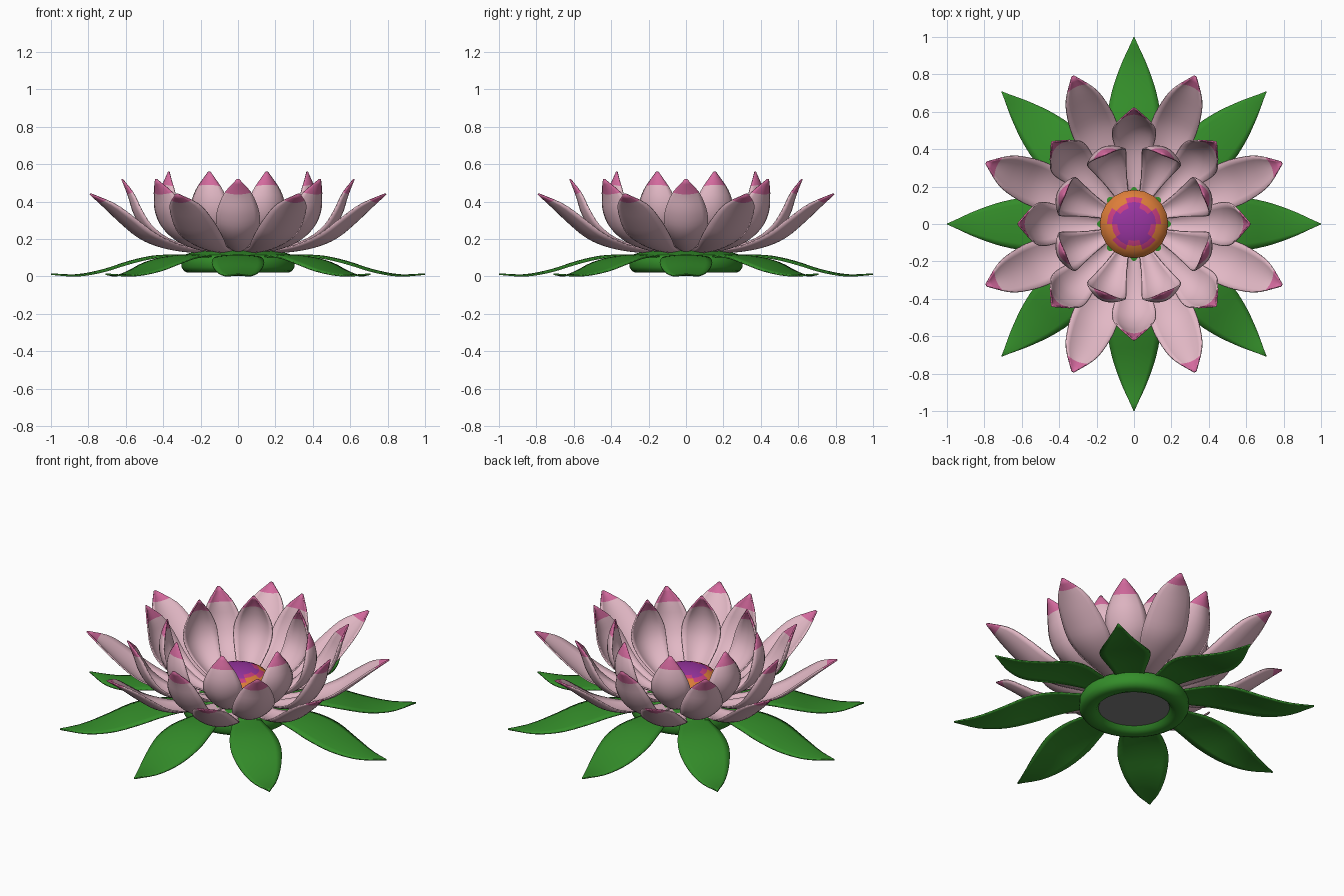
import bpy, bmesh, math
from mathutils import Vector

if "Cube" in bpy.data.objects:
    bpy.data.objects.remove(bpy.data.objects["Cube"])


def material(name, srgb):
    m = bpy.data.materials.new(name)
    lin = [((c / 255 + 0.055) / 1.055) ** 2.4 for c in srgb]
    m.diffuse_color = (*lin, 1)
    m.use_nodes = True
    m.node_tree.nodes["Principled BSDF"].inputs["Base Color"].default_value = m.diffuse_color
    return m


GREEN = material("leaf_green", (52, 142, 42))
PINK = material("petal_pink", (226, 184, 197))
TIP = material("tip_rose", (212, 106, 158))
YELLOW = material("yellow", (226, 178, 32))
ORANGE = material("orange", (222, 126, 58))
MAGENTA = material("magenta", (204, 62, 130))
PURPLE = material("purple", (152, 52, 160))
GREY = material("grey", (128, 128, 128))


def spline(pts, t):
    """Catmull-Rom through pts, t in 0..1"""
    pts = [Vector(p) for p in pts]
    n = len(pts) - 1
    i = min(int(t * n), n - 1)
    f = t * n - i
    b, c = pts[i], pts[i + 1]
    a = pts[i - 1] if i else b * 2 - c
    d = pts[i + 2] if i + 2 <= n else c * 2 - b
    return 0.5 * (2 * b + (c - a) * f + (2 * a - 5 * b + 4 * c - d) * f ** 2
                  + (3 * b - a - 3 * c + d) * f ** 3)


def finish(name, bm, mats, angle=50):
    me = bpy.data.meshes.new(name)
    bm.to_mesh(me)
    bm.free()
    ob = bpy.data.objects.new(name, me)
    bpy.context.collection.objects.link(ob)
    for m in mats:
        me.materials.append(m)
    if angle:
        bpy.context.view_layer.objects.active = ob
        ob.select_set(True)
        bpy.ops.object.shade_smooth_by_angle(angle=math.radians(angle))
        ob.select_set(False)
    return ob


def blades(name, pts, start, cup, mats, tip_from=2.0, thick=0.008, nu=20, nv=8):
    """Ring of 8 petals; pts = (radius, height, half width) along the midrib"""
    bm = bmesh.new()
    for k in range(8):
        ang = math.radians(start + 45 * k)
        out = Vector((math.cos(ang), math.sin(ang), 0))
        side = Vector((-out.y, out.x, 0))
        rows = []
        for i in range(nu + 1):
            t = i / nu
            p = spline(pts, t)
            q = spline(pts, min(t + .01, 1)) - spline(pts, max(t - .01, 0))
            nrm = Vector((-q.y, q.x)).normalized()    # towards the flower centre
            w = max(p.z, 0.002)
            row = []
            for j in range(nv + 1):
                s = 2 * j / nv - 1
                lift = cup * w * s * s
                row.append(bm.verts.new(out * (p.x + nrm.x * lift) + side * (w * s)
                                        + Vector((0, 0, p.y + nrm.y * lift))))
            rows.append(row)
        for i in range(nu):
            for j in range(nv):
                f = bm.faces.new((rows[i][j], rows[i + 1][j],
                                  rows[i + 1][j + 1], rows[i][j + 1]))
                if (i + 0.5) / nu > tip_from:
                    f.material_index = 1
    bmesh.ops.reverse_faces(bm, faces=bm.faces)
    ob = finish(name, bm, mats)
    mod = ob.modifiers.new("thickness", 'SOLIDIFY')
    mod.thickness = thick
    mod.offset = 0
    return ob


def lathe(name, profile, seg, mats, rule=None, angle=40):
    bm = bmesh.new()
    vs = [bm.verts.new((r, 0, z)) for r, z in profile]
    es = [bm.edges.new(e) for e in zip(vs, vs[1:])]
    bmesh.ops.spin(bm, geom=vs + es, cent=(0, 0, 0), axis=(0, 0, 1),
                   angle=math.tau, steps=seg, use_duplicate=False)
    bmesh.ops.remove_doubles(bm, verts=bm.verts, dist=1e-4)
    bmesh.ops.recalc_face_normals(bm, faces=bm.faces)
    if rule:
        for f in bm.faces:
            f.material_index = rule(f.calc_center_median())
    return finish(name, bm, mats, angle)


# Spreading green leaves
blades("leaves", [(.18, .112, .06), (.32, .113, .09), (.45, .108, .125), (.58, .08, .14),
                  (.72, .035, .115), (.86, .008, .065), (1.0, .012, 0)],
       0, -.08, [GREEN])

# Three rings of petals
blades("outer_petals", [(.15, .125, .04), (.32, .135, .07), (.45, .16, .105), (.56, .205, .122),
                        (.66, .28, .115), (.76, .365, .085), (.855, .44, .006)],
       22.5, .3, [PINK, TIP], .88)
blades("middle_petals", [(.15, .13, .03), (.29, .145, .06), (.41, .18, .095), (.50, .245, .115),
                         (.555, .335, .11), (.585, .43, .075), (.62, .52, .004)],
       0, .4, [PINK, TIP], .83)
blades("inner_petals", [(.13, .14, .025), (.24, .165, .055), (.345, .22, .088), (.415, .30, .108),
                        (.44, .39, .105), (.43, .48, .07), (.40, .56, .004)],
       22.5, .45, [PINK, TIP], .85)

# Base ring with a gently domed top, and the disc closing its underside
lathe("base_ring", [(0, .15), (.15, .148), (.24, .13), (.29, .115), (.303, .09), (.303, .05),
                    (.29, .03), (.27, .02), (.235, .02), (.21, .03), (.19, .06)], 48, [GREEN])
lathe("base_disc", [(0, .05), (.197, .05)], 48, [GREY])


# Seed head, coloured in rings from rim to crown
def head_colour(c):
    r = math.hypot(c.x, c.y)
    wobble = .012 * math.sin(5 * math.atan2(c.y, c.x))
    if c.z < .245:
        return 0
    return 3 if r < .1 + wobble else 2 if r < .135 + wobble else 1


lathe("seed_head", [(.1, .13), (.15, .17), (.178, .21), (.183, .238), (.168, .262), (.145, .28),
                    (.118, .294), (.09, .303), (.05, .31), (0, .312)], 20,
      [YELLOW, ORANGE, MAGENTA, PURPLE], head_colour)
